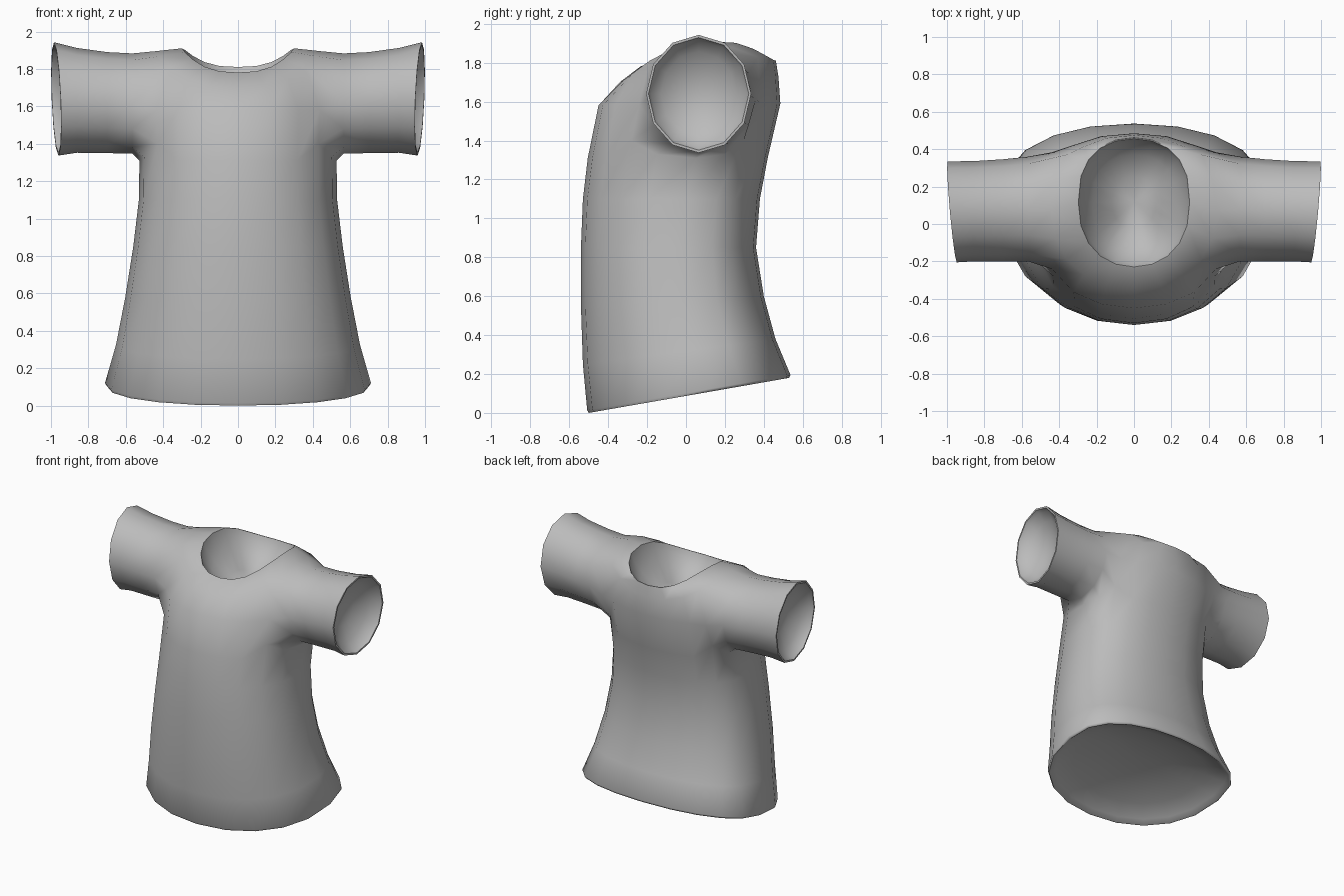
import bpy, bmesh, math
from mathutils import Vector

if "Cube" in bpy.data.objects:
    bpy.data.objects.remove(bpy.data.objects["Cube"])

N = 20          # points around the torso, index 0 at the front, 5 at the right side
SLEEVE_N = 12   # points around each sleeve

# torso rings: front y, front z, back y, back z, side y, half width, shoulder arch
RINGS = [
    (-.500, .0, .530, .18, .11, .703, 0),
    (-.508, .014, .537, .195, .11, .711, 0),
    (-.53, .25, .46, .38, .05, .652, 0),
    (-.54, .55, .40, .60, -.01, .603, 0),
    (-.54, .85, .36, .85, -.02, .56, 0),
    (-.53, 1.10, .38, 1.10, 0, .53, 0),
    (-.505, 1.31, .42, 1.31, .05, .527, 0),
    (-.45, 1.58, .485, 1.59, .06, .535, 0),
    (-.34, 1.70, .475, 1.73, .07, .44, .18),
    (-.235, 1.78, .462, 1.81, .115, .302, .115),
]
ARM = 6  # ring under the armholes
# sleeve rings: x, centre y, half depth, centre z, half height
SLEEVE = [
    (.565, .08, .280, 1.615, .268),
    (.70, .073, .273, 1.62, .27),
    (.86, .068, .268, 1.632, .28),
    (.972, .065, .270, 1.64, .303),
]

bm = bmesh.new()


def torso_ring(fy, fz, by, bz, sy, rx, arch):
    ring = []
    for i in range(N):
        a = 2 * math.pi * i / N
        s, c = math.sin(a), math.cos(a)
        if c > 0:
            y = sy + (fy - sy) * abs(c) ** .87
        else:
            y = sy + (by - sy) * abs(c) ** .76
        x = rx * math.copysign(abs(s) ** .95, s)
        z = fz + (bz - fz) * (y - fy) / (by - fy) + arch * abs(s) ** 2.6
        ring.append(bm.verts.new((x, y, z)))
    return ring


def bridge(lower, upper, skip=()):
    n = len(lower)
    for i in range(n):
        if i not in skip:
            j = (i + 1) % n
            bm.faces.new((lower[i], lower[j], upper[j], upper[i]))


def hollow(loop, inward, depth, rim_scale):
    """Close an opening with a thin rim and a concave bowl."""
    centre = sum((v.co for v in loop), Vector()) / len(loop)
    inward = Vector(inward)
    rim = loop
    for scale, drop in ((1, 0), (.95, .2), (.75, .55), (.4, .88)):
        ring = [bm.verts.new(centre + (v.co - centre) * scale * rim_scale
                             + inward * depth * drop) for v in loop]
        bridge(rim, ring)
        rim = ring
    tip = bm.verts.new(centre + inward * depth)
    for i in range(len(rim)):
        bm.faces.new((rim[i], rim[(i + 1) % len(rim)], tip))


# torso, leaving two armholes open
rings = [torso_ring(*r) for r in RINGS]
armholes = {3, 4, 5, 6, 13, 14, 15, 16}
for r in range(len(rings) - 1):
    bridge(rings[r], rings[r + 1], armholes if r in (ARM, ARM + 1) else ())

# round off the armhole corners
for i in (3, 7, 13, 17):
    rings[ARM][i].co.z += .09
for i in (4, 6, 14, 16):
    rings[ARM][i].co.z += .02
for i in (3, 17):
    rings[ARM][i].co.y += .02
    rings[ARM + 1][i].co.y += .02
for i in (7, 13):
    rings[ARM + 1][i].co.y += .04
    rings[ARM + 2][i].co.y += .03

# sleeves grown from the armhole loops
for side in (1, -1):
    def pick(r, i):
        return rings[r][i if side > 0 else (N - i) % N]

    loop = ([pick(ARM, i) for i in range(3, 8)] + [pick(ARM + 1, 7)]
            + [pick(ARM + 2, i) for i in range(7, 2, -1)] + [pick(ARM + 1, 3)])
    for k, (x, cy, ry, cz, rz) in enumerate(SLEEVE):
        new = []
        for i in range(SLEEVE_N):
            a = math.radians(210 + 360 * i / SLEEVE_N)
            y, z = cy + ry * math.cos(a), cz + rz * math.sin(a)
            # the cuff is cut at a slight slant
            slant = .09 * (y - cy) + .04 * (z - cz) if k == 3 else 0
            new.append(bm.verts.new((side * (x + slant), y, z)))
        bridge(loop, new)
        loop = new
    hollow(loop, (-side, 0, 0), .14, .955)

# hem and neck openings
hollow(rings[0], (0, 0, 1), .13, .985)
hollow(rings[-1], (0, 0, -1), .24, .985)

bmesh.ops.recalc_face_normals(bm, faces=bm.faces)

mesh = bpy.data.meshes.new("shirt")
bm.to_mesh(mesh)
bm.free()
shirt = bpy.data.objects.new("shirt", mesh)
bpy.context.collection.objects.link(shirt)

cloth = bpy.data.materials.new("grey cloth")
cloth.diffuse_color = (.5, .5, .5, 1)
cloth.use_nodes = True
cloth.node_tree.nodes["Principled BSDF"].inputs["Base Color"].default_value = cloth.diffuse_color
mesh.materials.append(cloth)

# smooth shading with crisp rims
bpy.context.view_layer.objects.active = shirt
shirt.select_set(True)
bpy.ops.object.shade_smooth_by_angle(angle=math.radians(60))
